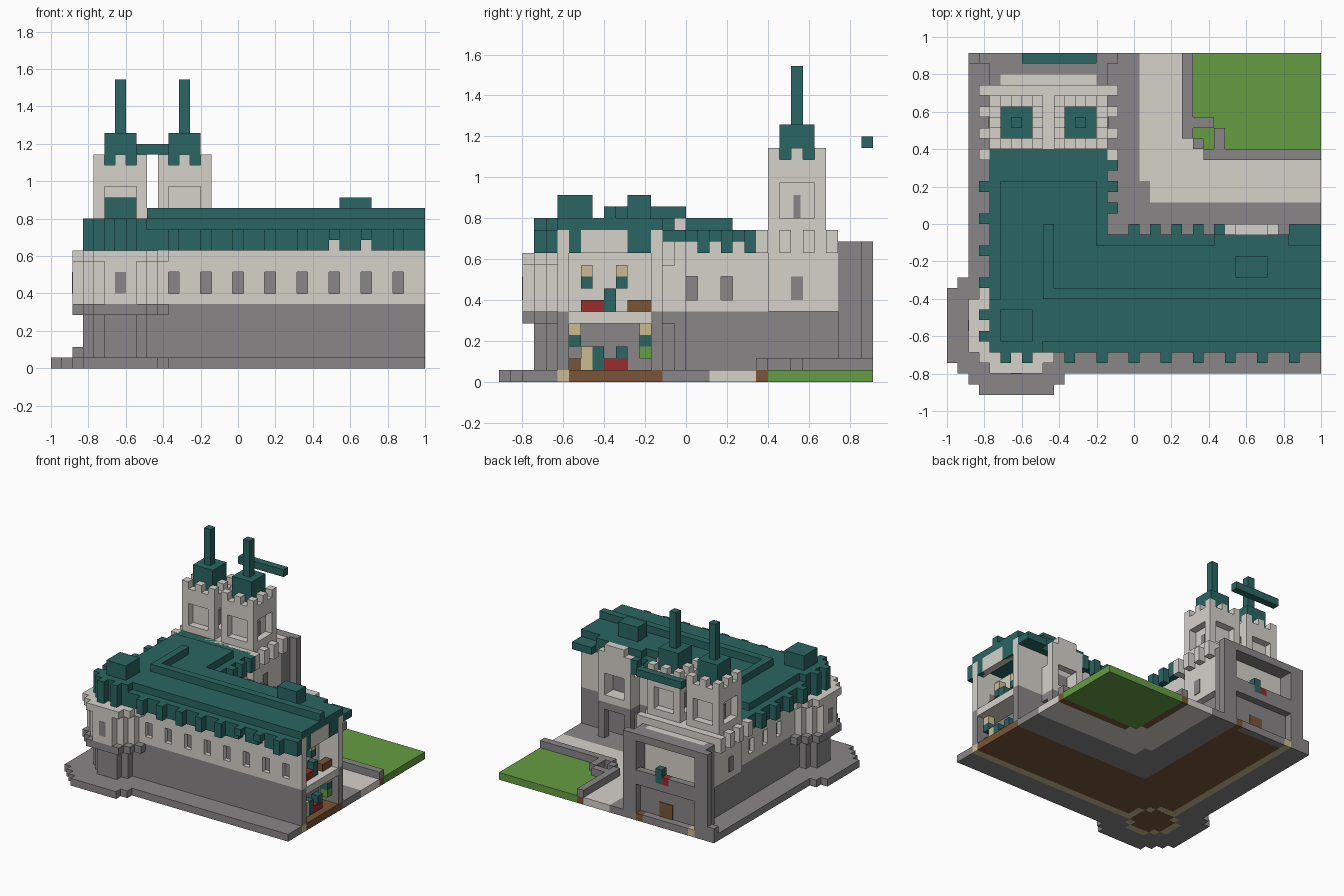
import bpy
import bmesh

if "Cube" in bpy.data.objects:
    bpy.data.objects.remove(bpy.data.objects["Cube"], do_unlink=True)

UNIT = 2 / 35          # one block
WIDTH, DEPTH = 35, 32  # footprint in blocks
# storey heights in blocks
GROUND, LEDGE, FLOOR, SILL, LINTEL, CORNICE = 1, 5, 6, 7, 9, 10
TOP, EAVE, DECK, ROOF, RIDGE = 11, 12, 13, 14, 15


def material(name, *rgb):
    mat = bpy.data.materials.new(name)
    mat.use_nodes = True
    mat.diffuse_color = (*rgb, 1)
    mat.node_tree.nodes["Principled BSDF"].inputs["Base Color"].default_value = (*rgb, 1)
    return mat


stone = material("pale_stone", .67, .645, .6)
gray = material("dark_stone", .25, .24, .242)
teal = material("teal_roof", .023, .132, .122)
green = material("grass_green", .13, .34, .055)
tan = material("tan", .6, .5, .28)
brown = material("brown", .19, .09, .037)
red = material("red", .32, .025, .027)


def box(name, mat, x, y, z):
    """Axis aligned block, given by its ranges in block units."""
    bm = bmesh.new()
    bmesh.ops.create_cube(bm, size=1)
    for v in bm.verts:
        pick = [r[1] if c > 0 else r[0] for c, r in zip(v.co, (x, y, z))]
        v.co = ((pick[0] - WIDTH / 2) * UNIT, (pick[1] - DEPTH / 2) * UNIT, pick[2] * UNIT)
    mesh = bpy.data.meshes.new(name)
    bm.to_mesh(mesh)
    bm.free()
    mesh.materials.append(mat)
    bpy.context.collection.objects.link(bpy.data.objects.new(name, mesh))


def unit(a):
    return (a, a + 1)


def window_wall(name, along_x, span, across, windows, inner):
    """Two storey wall: dark base, pale upper floor with recessed windows."""
    def piece(part, mat, run, z, thick=across):
        x, y = (run, thick) if along_x else (thick, run)
        box(name + part, mat, x=x, y=y, z=z)
    piece("_base", gray, span, (GROUND, FLOOR))
    piece("_sill", stone, span, (FLOOR, SILL))
    piece("_head", stone, span, (LINTEL, EAVE))
    start = span[0]
    for w in windows:
        piece("_pier", stone, (start, w), (SILL, LINTEL))
        piece("_pane", gray, unit(w), (SILL, LINTEL), inner)
        start = w + 1
    piece("_pier", stone, (start, span[1]), (SILL, LINTEL))


def turret(name, mat, steps, z, centre=6.5):
    """Stepped round drum from overlapping blocks."""
    for a, b in steps:
        box(name, mat, x=(centre - a, centre + a), y=(centre - b, centre + b), z=z)


# Ground plate
SLAB = (0, GROUND)
box("south_walk", gray, x=(2, WIDTH), y=(2, 5), z=SLAB)
box("west_walk", gray, x=(2, 5), y=(5, DEPTH), z=SLAB)
for far, half in ((6.5, 3.5), (5.5, 4.5)):
    near, side = 6.5 - far, (6.5 - half, 6.5 + half)
    box("turret_walk_west", gray, x=(near, 2), y=side, z=SLAB)
    box("turret_walk_south", gray, x=side, y=(near, 2), z=SLAB)
box("south_footing", tan, x=(5, WIDTH), y=(5, 6), z=SLAB)
box("west_footing", tan, x=(5, 6), y=(6, DEPTH), z=SLAB)
box("east_wing_floor", brown, x=(6, WIDTH), y=(6, 14), z=SLAB)
box("west_wing_floor", brown, x=(6, 14), y=(14, 31), z=SLAB)
box("porch_step", gray, x=(6, 13), y=(31, DEPTH), z=SLAB)
box("porch_soil", brown, x=(13, 14), y=(31, DEPTH), z=SLAB)
box("court_walk_south", gray, x=(14, WIDTH), y=(14, 18), z=SLAB)
box("court_walk_west", gray, x=(14, 18), y=(18, DEPTH), z=SLAB)
box("court_walk_corner", gray, x=(18, 19), y=(18, 20), z=SLAB)
box("path_north", stone, x=(18, 22), y=(20, DEPTH), z=SLAB)
box("path_east", stone, x=(19, WIDTH), y=(18, 20), z=SLAB)
box("path_inner", stone, x=(22, WIDTH), y=(20, 22), z=SLAB)
box("path_gate", stone, x=(22, 24), y=(22, 23), z=SLAB)
box("path_gate", stone, x=(22, 23), y=(23, 24), z=SLAB)
box("soil_west", brown, x=(22, 23), y=(24, DEPTH), z=SLAB)
box("soil_south", brown, x=(24, WIDTH), y=(22, 23), z=SLAB)
box("lawn", green, x=(23, WIDTH), y=(23, DEPTH), z=SLAB)

# Low garden wall with a notched corner
LOW = (GROUND, 2)
box("garden_wall_west", gray, x=(22, 23), y=(24, DEPTH), z=LOW)
box("garden_wall_south", gray, x=(24, WIDTH), y=(22, 23), z=LOW)
box("garden_wall_corner", gray, x=(23, 24), y=(23, 24), z=LOW)
box("garden_wall_notch", gray, x=(23, 25), y=(25, 26), z=LOW)
box("garden_wall_notch", gray, x=(25, 26), y=(23, 25), z=LOW)

# Main walls
window_wall("south_wall", True, (5, WIDTH), (5, 6), range(11, WIDTH, 3), (5.6, 6))
window_wall("north_wall", True, (14, WIDTH), (13, 14), (17, 20, 23), (13, 13.4))
window_wall("west_wall", False, (6, 23), (5, 6), range(10, 22, 3), (5.6, 6))
window_wall("east_wall", False, (14, 23), (13, 14), (16, 19), (13, 13.4))

# Corner turret
ROUND = ((3.5, 1.5), (2.5, 2.5), (1.5, 3.5))
turret("turret_footing", tan, ROUND, (-.01, 0))
turret("turret_soil", brown, ((2.5, 1.5), (1.5, 2.5)), (-.02, -.01))
turret("turret_foot", gray, ROUND, (GROUND, LEDGE))
FULL = ((4.5, 2.5), (3.5, 3.5), (2.5, 4.5))
turret("turret_ledge", gray, FULL, (LEDGE, FLOOR))
turret("turret_shaft", stone, ((4.5, 1.5), (3.5, 2.5), (2.5, 3.5), (1.5, 4.5)), (FLOOR, CORNICE))
turret("turret_cornice", stone, FULL, (CORNICE, TOP))
box("turret_window_south", gray, x=(6, 7), y=(1.97, 2), z=(SILL, LINTEL))
box("turret_window_west", gray, x=(1.97, 2), y=(6, 7), z=(SILL, LINTEL))

# Roof layers
box("roof_slab_east", teal, x=(4, 34), y=(5, 14), z=(EAVE, DECK))
box("roof_slab_west", teal, x=(4, 15), y=(14, 23), z=(EAVE, DECK))
box("roof_eave_south", teal, x=(4, WIDTH), y=(4, 5), z=(EAVE, DECK))
box("roof_eave_north", teal, x=(15, WIDTH), y=(14, 15), z=(EAVE, DECK))
for span in ((4, 26), (27, 29), (30, WIDTH)):
    box("roof_band_south", teal, x=span, y=(4, 5), z=(TOP, EAVE))
box("roof_band_west", teal, x=(4, 5), y=(9, 23), z=(TOP, EAVE))
box("roof_deck_east", teal, x=(5, WIDTH), y=(5, 14), z=(DECK, ROOF))
box("roof_deck_west", teal, x=(5, 14), y=(14, 20), z=(DECK, ROOF))
box("roof_deck_bay", teal, x=(25, 32), y=(14, 15), z=(DECK, ROOF))
box("roof_ridge_east", teal, x=(9, WIDTH), y=(9, 10), z=(ROOF, RIDGE))
box("roof_ridge_west", teal, x=(9, 10), y=(9, 16), z=(ROOF, RIDGE))
box("roof_chimney", teal, x=(27, 30), y=(11, 13), z=(ROOF, RIDGE + 1))
box("turret_roof", teal, x=(4, 9), y=(4, 9), z=(TOP, ROOF))
box("turret_lantern", teal, x=(5, 8), y=(5, 8), z=(ROOF, RIDGE + 1))
box("roof_end_eave", teal, x=(32, WIDTH), y=(15, 16), z=(EAVE, DECK))

# Dentils along the eaves
for i in range(11, WIDTH, 3):
    bottom = EAVE if i in (26, 29) else TOP
    box("dentil_south", teal, x=unit(i), y=(3, 4), z=(bottom, DECK))
for i in range(17, 26, 2):
    box("dentil_north", teal, x=unit(i), y=(15, 16), z=(TOP, DECK))
for j in range(10, 22, 3):
    box("dentil_west", teal, x=(3, 4), y=unit(j), z=(TOP, DECK))
for j in (17, 19, 21):
    box("dentil_east", teal, x=(15, 16), y=unit(j), z=(TOP, DECK))
for i in (5, 7):
    box("turret_dentil", teal, x=unit(i), y=(3, 4), z=(TOP, ROOF))
    box("turret_dentil", teal, x=(3, 4), y=unit(i), z=(TOP, ROOF))

# Gabled bay on the courtyard side
box("bay_floor", gray, x=(26, 31), y=(14, 16), z=(LEDGE, FLOOR))
box("bay_sill", stone, x=(26, 31), y=(14, 16), z=(FLOOR, SILL))
box("bay_head", stone, x=(26, 31), y=(15, 16), z=(CORNICE, DECK))
box("bay_gable", stone, x=(27, 30), y=(15, 16), z=(DECK, ROOF))
box("bay_window", gray, x=(27, 30), y=(14, 14.1), z=(SILL, CORNICE))
for i in (26, 30):
    box("bay_jamb", stone, x=unit(i), y=(14, 16), z=(SILL, CORNICE))
    box("bay_column", gray, x=unit(i), y=(15, 16), z=(GROUND, LEDGE))

# Open end of the east wing, with furnished rooms
INSIDE = (6, 13)
box("room_back_lower", gray, x=(31, 32), y=INSIDE, z=(GROUND, LEDGE))
box("room_back_upper", stone, x=(31, 32), y=INSIDE, z=(FLOOR, TOP))
box("room_floor", stone, x=(31, WIDTH), y=INSIDE, z=(LEDGE, FLOOR))
box("end_gable", stone, x=(34, WIDTH), y=(5, 14), z=(EAVE, DECK))
box("end_gable_lower", stone, x=(34, WIDTH), y=INSIDE, z=(TOP, EAVE))
for span in ((6, 7), (11, 13)):
    box("end_gable_panel", teal, x=(WIDTH - 1, WIDTH + .01), y=span, z=(TOP, DECK))
NEAR = (33, 34)
box("upper_sofa", red, x=NEAR, y=(7, 9), z=(FLOOR, SILL))
box("upper_curtain", teal, x=NEAR, y=(9, 10), z=(FLOOR, SILL + 1))
box("upper_table", brown, x=NEAR, y=(11, 13), z=(FLOOR, SILL))
for j in (7, 10):
    box("upper_picture", teal, x=(32, 33), y=unit(j), z=(LINTEL - 1, LINTEL))
    box("upper_lamp", tan, x=(32, 33), y=unit(j), z=(LINTEL, CORNICE))
box("lower_shelf", brown, x=NEAR, y=(6, 7), z=LOW)
box("lower_seat", tan, x=NEAR, y=(7, 8), z=(GROUND, 3))
box("lower_chair", teal, x=NEAR, y=(8, 9), z=(GROUND, 3))
box("lower_rug", red, x=NEAR, y=(9, 11), z=LOW)
box("lower_cushion", teal, x=NEAR, y=(10, 11), z=(2, 3))
box("lower_plant", green, x=NEAR, y=(12, 13), z=(2, 3))
for j in (6, 12):
    box("lower_bracket", teal, x=NEAR, y=unit(j), z=(3, 4))
    box("lower_lamp", tan, x=NEAR, y=unit(j), z=(4, LEDGE))

# Block below the twin towers
box("tower_block_base", gray, x=(5, 14), y=(23, 29), z=(GROUND, FLOOR))
box("tower_block", stone, x=(4, 15), y=(23, 29), z=(FLOOR, DECK))
box("tower_block_front", stone, x=(5, 14), y=(29, 30), z=(FLOOR, EAVE))
for j in (22, 24, 26, 28):
    box("tower_block_bracket", stone, x=(3, 16), y=unit(j), z=(TOP, DECK))
for x in ((3.9, 4), (15, 15.1)):
    box("tower_block_window", gray, x=x, y=(25, 26), z=(SILL, LINTEL))

# Twin towers: corner piers, inset core, crown, cap and spire
BELFRY, CROWN, CAP = 17, 19, 22
for left in (4, 10):
    mid = left + 2
    box("tower_foot", stone, x=(left, left + 5), y=(23, 28), z=(DECK, ROOF))
    box("tower_core", stone, x=(left + 1, left + 4), y=(24, 27), z=(ROOF, BELFRY))
    box("tower_crown", stone, x=(left, left + 5), y=(23, 28), z=(BELFRY, CROWN))
    for dx in (0, 4):
        for j in (23, 27):
            box("tower_pier", stone, x=unit(left + dx), y=unit(j), z=(ROOF, BELFRY))
            box("tower_merlon", stone, x=unit(left + dx), y=unit(j), z=(CROWN, CROWN + 1))
        box("tower_merlon_mid", stone, x=unit(left + dx), y=(25, 26), z=(CROWN, CROWN + 1))
    for j in (23, 27):
        box("tower_merlon_mid", stone, x=unit(mid), y=unit(j), z=(CROWN, CROWN + 1))
    box("tower_slit", gray, x=(left + .9, left + 4.1), y=(25.2, 25.8), z=(ROOF, ROOF + 2))
    box("tower_cap", teal, x=(left + 1, left + 4), y=(24, 27), z=(CROWN, CAP))
    box("tower_spire", teal, x=unit(mid), y=(25, 26), z=(CAP, 27))
box("floating_beam", teal, x=(7, 14), y=(31, DEPTH), z=(CROWN + 1, CROWN + 2))

# Porch with a closed lower storey and an open balcony
for inner, corner in ((4, (3, 5)), (14, (14, 16))):
    box("porch_column", gray, x=corner, y=(31, DEPTH), z=(GROUND, EAVE))
    box("porch_side_wall", gray, x=unit(inner), y=(29, 31), z=(GROUND, EAVE))
box("porch_wall", gray, x=(5, 14), y=(30, 31), z=(GROUND, LEDGE))
box("porch_balcony", gray, x=(5, 14), y=(29, DEPTH), z=(LEDGE, FLOOR))
for span in ((5, 9), (11, 14)):
    box("porch_rail", gray, x=span, y=(31, DEPTH), z=(FLOOR, SILL))
box("porch_lintel", gray, x=(5, 14), y=(30, DEPTH), z=(TOP, EAVE))
box("porch_post", gray, x=(2, 3), y=(31, DEPTH), z=LOW)
box("porch_door", brown, x=(9, 11), y=(31, 31.1), z=(GROUND, 3))
box("balcony_seat", red, x=(9, 10), y=(31, DEPTH), z=(FLOOR, SILL))
box("balcony_chair", teal, x=(10, 11), y=(31, DEPTH), z=(FLOOR, SILL + 1))
